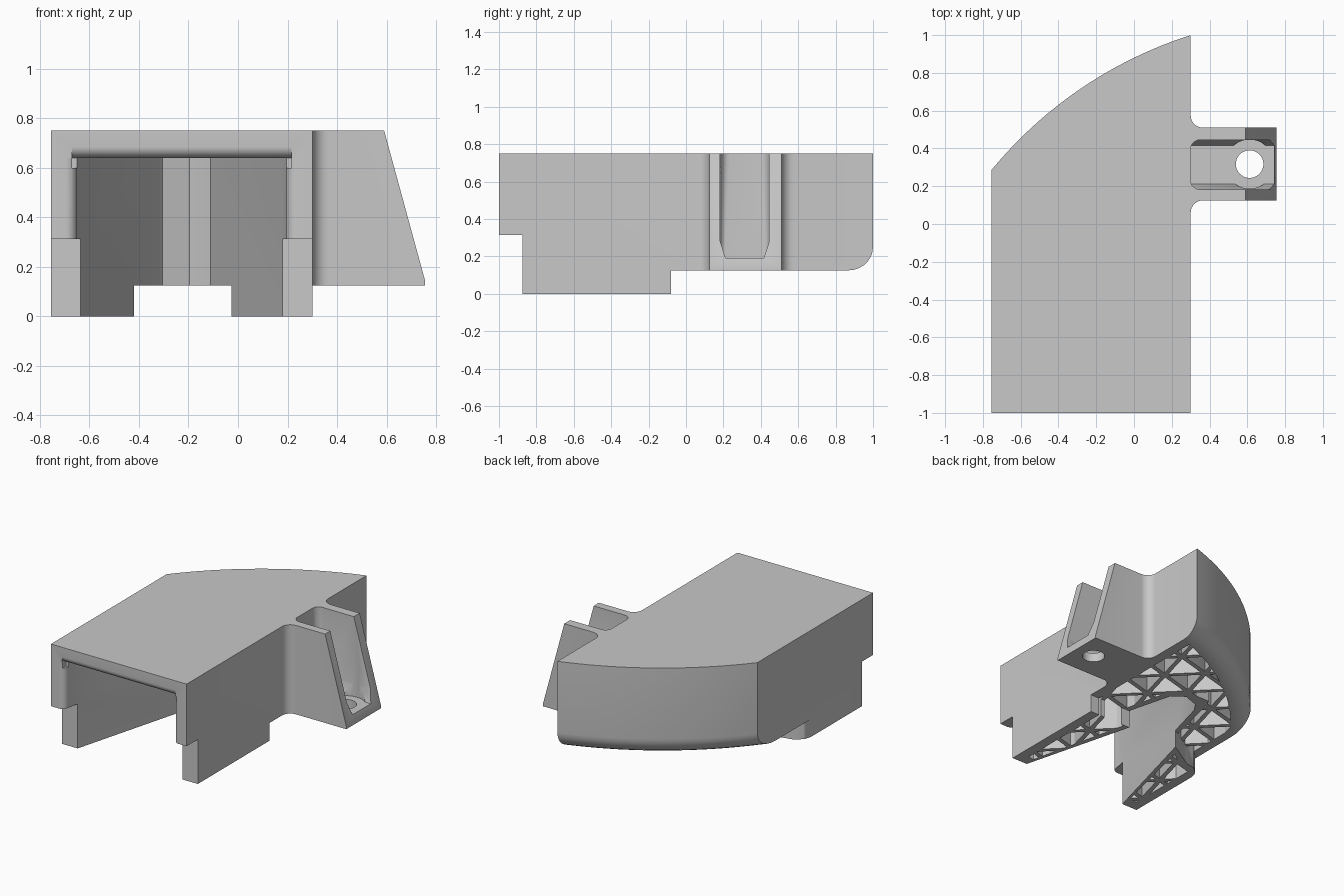
import bpy, bmesh, math
from mathutils import Matrix, Vector

cube = bpy.data.objects.get("Cube")
if cube:
    bpy.data.objects.remove(cube)

COLOUR = (0.58, 0.58, 0.58, 1)
grey = bpy.data.materials.new("plain grey")
grey.use_nodes = True
grey.diffuse_color = COLOUR
grey.node_tree.nodes["Principled BSDF"].inputs["Base Color"].default_value = COLOUR


def finish(name, bm):
    bmesh.ops.recalc_face_normals(bm, faces=bm.faces)
    mesh = bpy.data.meshes.new(name)
    bm.to_mesh(mesh)
    bm.free()
    mesh.materials.append(grey)
    obj = bpy.data.objects.new(name, mesh)
    bpy.context.collection.objects.link(obj)
    return obj


def prism(name, pts, lo, hi, axis="z", bevel=None, radius=0.1):
    """Extrude a 2D profile along an axis, optionally rounding the edges a rule picks."""
    place = {"z": lambda a, b: (a, b, lo), "y": lambda a, b: (a, lo, b),
             "x": lambda a, b: (lo, a, b)}[axis]
    bm = bmesh.new()
    face = bm.faces.new([bm.verts.new(place(a, b)) for a, b in pts])
    ext = bmesh.ops.extrude_face_region(bm, geom=[face])
    shift = Vector([hi - lo if c == axis else 0 for c in "xyz"])
    bmesh.ops.translate(bm, vec=shift, verts=[v for v in ext["geom"] if isinstance(v, bmesh.types.BMVert)])
    bmesh.ops.recalc_face_normals(bm, faces=bm.faces)
    if bevel:
        edges = [e for e in bm.edges if bevel(e.verts[0].co, e.verts[1].co)]
        bmesh.ops.bevel(bm, geom=edges, offset=radius, segments=7, profile=0.5, affect="EDGES")
    return finish(name, bm)


def combine(obj, other, op="DIFFERENCE", keep=False):
    mod = obj.modifiers.new("join", "BOOLEAN")
    mod.operation, mod.solver, mod.object = op, "EXACT", other
    bpy.context.view_layer.objects.active = obj
    bpy.ops.object.modifier_apply(modifier=mod.name)
    if not keep:
        bpy.data.objects.remove(other)


def arc(cx, cy, r, a0, a1, n):
    return [(cx + r * math.cos(a0 + (a1 - a0) * i / n),
             cy + r * math.sin(a0 + (a1 - a0) * i / n)) for i in range(n + 1)]


# Plan outline: straight sides with a swept, curved back
LEFT, RIGHT, CX, CY, R = -0.755, 0.3, 0.983, -1.144, 2.25


def outline(x0, x1, front, r):
    back = arc(CX, CY, r, math.acos((x1 - CX) / r), math.acos((x0 - CX) / r), 28)
    return [(x0, front), (x1, front)] + back


body = prism("housing_shell", outline(LEFT, RIGHT, -1, R), 0.125, 0.75,
             bevel=lambda a, b: max(a.z, b.z) < 0.13 and min(a.y, b.y) > 0.2
             and abs(a.x - b.x) > 0.001, radius=0.125)

# Lower legs with a rounded rear corner on one side
corner = [(-0.62, -0.2), (-0.69, -0.215), (-0.74, -0.26), (LEFT, -0.31)]
legs = prism("legs", [(LEFT, -1), (RIGHT, -1), (RIGHT, -0.08), (-0.42, -0.08)] + corner, 0, 0.2)
combine(body, legs, "UNION")
combine(body, prism("front_step", [(-1, -1.1), (1, -1.1), (1, -0.875), (-1, -0.875)], -0.1, 0.313))

# Underside pockets: inset outline minus the walled guide channel and the closed leg end
pocket = prism("pocket", outline(-0.69, 0.23, -0.8, R - 0.13), -0.1, 0.65)
combine(pocket, prism("channel_wall", [(-0.68, -1), (-0.39, 0.2), (-0.345, 0.35), (-0.16, 0.35),
                                       (-0.06, 0.24), (0.23, -1)], -0.2, 0.8))
combine(pocket, prism("leg_end_wall", [(-0.42, -0.08)] + corner + [(-0.62, -0.24), (-0.42, -0.125)], -0.2, 0.8))
combine(body, pocket, keep=True)

# Guide channel narrowing from a rounded front mouth
flare = 0.045
combine(body, prism("channel", [(-0.695, -1.05)]
                    + arc(-0.695, -0.955, flare, -math.pi / 2, 0, 8)
                    + [(-0.635, -0.875), (-0.345, 0.2), (-0.305, 0.26), (-0.195, 0.3),
                       (-0.15, 0.27), (-0.11, 0.24), (0.18, -0.875)]
                    + arc(0.24, -0.955, flare, math.pi, math.pi * 1.5, 8)
                    + [(0.24, -1.05)], -0.1, 0.64))
combine(body, prism("mouth_lip", [(-1.05, 0.685)] + arc(-0.955, 0.685, flare, math.pi, math.pi * 1.5, 8)
                    + [(-0.955, 0.6), (-1.05, 0.6)], -0.67, 0.215, "x"))

# Side bracket with filleted root and sloping outer face
root = 0.065
low = arc(RIGHT + root, 0.125 - root, root, math.pi, math.pi / 2, 8)
high = arc(RIGHT + root, 0.51 + root, root, -math.pi / 2, -math.pi, 8)
bracket = prism("bracket", [(0.26, low[0][1])] + low + [(0.755, 0.125), (0.755, 0.51)]
                + high + [(0.26, high[-1][1])], 0.125, 0.75)
combine(bracket, prism("slope", [(0.59, 0.75), (0.577, 0.8), (0.9, 0.8), (0.9, 0.145),
                                 (0.755, 0.145)], 0, 0.7, "y"))
combine(bracket, prism("slot", [(0.183, 0.8), (0.183, 0.28), (0.212, 0.19), (0.415, 0.19),
                                (0.445, 0.28), (0.445, 0.8)], 0.3, 0.9, "x",
                       bevel=lambda a, b: max(a.x, b.x) < 0.31 and abs(a.z - b.z) > 0.3, radius=0.05))
combine(bracket, prism("screw_seat", arc(0.612, 0.317, 0.13, 0, math.tau, 40)[:-1], 0.189, 0.4))
combine(bracket, prism("screw_hole", arc(0.612, 0.317, 0.073, 0, math.tau, 40)[:-1], 0, 0.4))
combine(body, bracket, "UNION")

# Crossing stiffening ribs inside the pockets
parts = [body]
for angle in (15, 75, 135):
    bm = bmesh.new()
    turn = Matrix.Rotation(math.radians(angle), 4, "Z")
    for i in range(-6, 7):
        bmesh.ops.create_cube(bm, size=1, matrix=Matrix.Translation((-0.23, 0.1, 0.35)) @ turn
                              @ Matrix.Translation((0, i * 0.23, 0)) @ Matrix.Diagonal((4, 0.03, 0.7, 1)))
    ribs = finish("stiffening_ribs_%d" % angle, bm)
    combine(ribs, pocket, "INTERSECT", keep=True)
    combine(ribs, prism("rear_step", [(-0.42, -0.08), (1, -0.08), (1, 1.2), (-1, 1.2), (-1, -0.31)]
                        + corner[::-1], -0.1, 0.125))
    parts.append(ribs)
bpy.data.objects.remove(pocket)

# Smooth the rounded surfaces and keep the hard edges
bpy.context.view_layer.update()
bpy.ops.object.select_all(action="DESELECT")
for part in parts:
    part.select_set(True)
bpy.context.view_layer.objects.active = body
bpy.ops.object.shade_smooth_by_angle(angle=math.radians(30))
